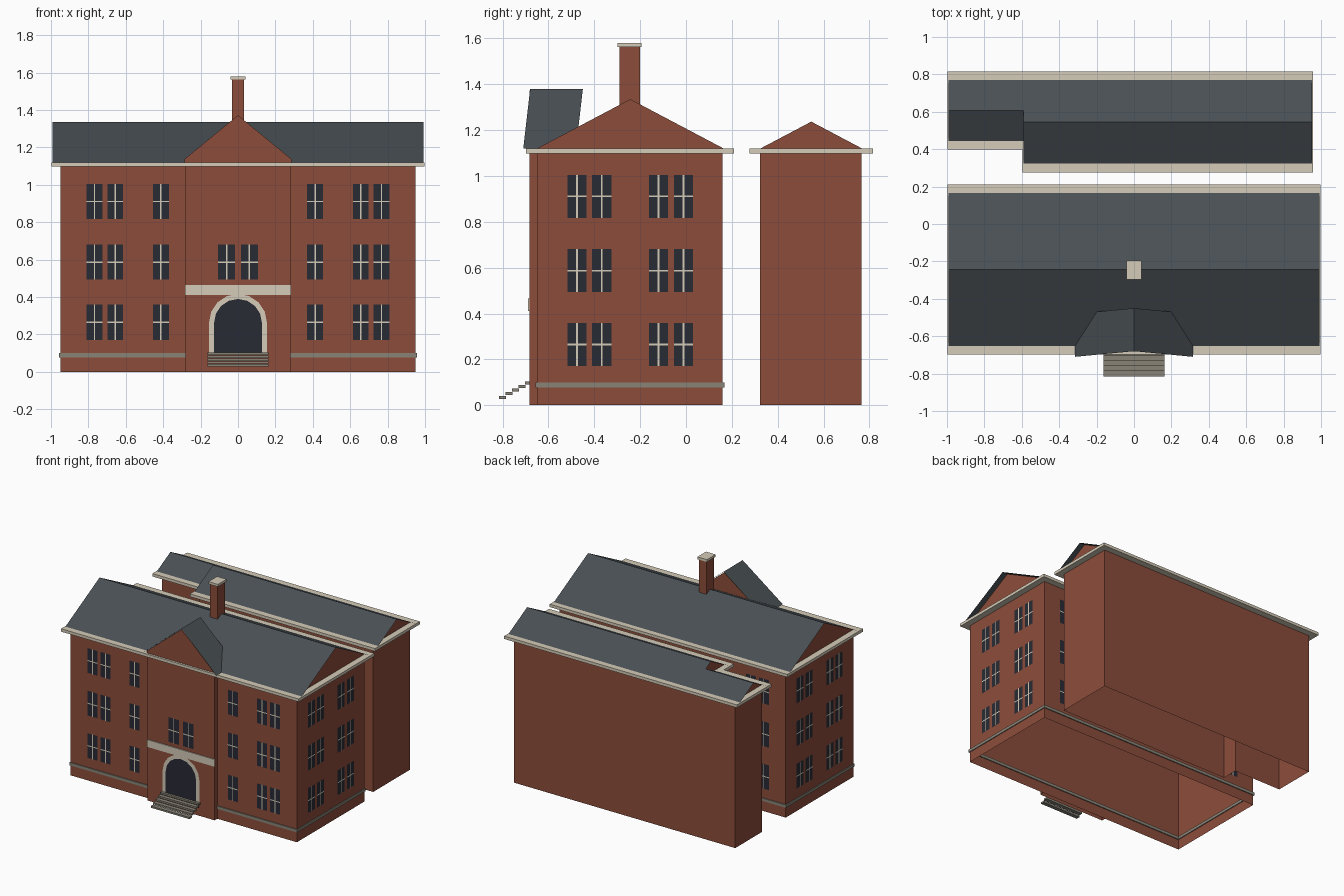
import bpy, math
from mathutils import Vector

if "Cube" in bpy.data.objects:
    bpy.data.objects.remove(bpy.data.objects["Cube"], do_unlink=True)


def material(name, rgb):
    m = bpy.data.materials.new(name)
    m.use_nodes = True
    m.diffuse_color = (*rgb, 1)
    m.node_tree.nodes["Principled BSDF"].inputs["Base Color"].default_value = (*rgb, 1)
    return m


BRICK = material("red_brick", (0.263, 0.073, 0.043))
SLATE = material("slate_grey", (0.066, 0.078, 0.087))
STONE = material("pale_stone", (0.66, 0.6, 0.48))
GREY = material("grey_stone", (0.25, 0.23, 0.185))
GLASS = material("dark_glass", (0.022, 0.024, 0.035))


def mesh(name, verts, faces, mat):
    me = bpy.data.meshes.new(name)
    me.from_pydata(verts, [], faces)
    me.materials.append(mat)
    ob = bpy.data.objects.new(name, me)
    bpy.context.collection.objects.link(ob)
    return ob


def prism(name, outline, offset, mat, open_base=False):
    """Extrude a closed 3D outline along an offset vector."""
    n = len(outline)
    base = [Vector(p) for p in outline]
    verts = base + [p + Vector(offset) for p in base]
    normal = sum((base[i].cross(base[(i + 1) % n]) for i in range(n)), Vector())
    faces = [tuple(range(n, 2 * n))]
    if not open_base:
        faces.append(tuple(range(n))[::-1])
    faces += [(i, (i + 1) % n, n + (i + 1) % n, n + i) for i in range(n)]
    if normal.dot(Vector(offset)) < 0:
        faces = [f[::-1] for f in faces]
    return mesh(name, verts, faces, mat)


def box(name, x0, x1, y0, y1, z0, z1, mat, open_base=False):
    outline = [(x0, y0, z0), (x1, y0, z0), (x1, y1, z0), (x0, y1, z0)]
    return prism(name, outline, (0, 0, z1 - z0), mat, open_base)


EAVE = 1.119
PITCH = 0.528


def gable_roof(name, x0, x1, y0, y1, gables):
    """Two thin slate slopes running along x, with brick gable triangles."""
    ym = (y0 + y1) / 2
    top = EAVE + PITCH * (y1 - y0) / 2
    verts = [(x, y, z) for x in (x0, x1) for y, z in ((y0, EAVE), (ym, top), (y1, EAVE))]
    mesh(name, verts, [(0, 3, 4, 1), (1, 4, 5, 2)], SLATE)
    for end, x in gables.items():
        tri = [(x, y0, EAVE), (x, y1, EAVE), (x, ym, top)]
        mesh(f"{name}_{end}_gable", tri, [(0, 1, 2) if end == "left" else (0, 2, 1)], BRICK)


# Main block, open underneath, with plinth band, cornice and roof
box("main_walls", -0.95, 0.95, -0.65, 0.16, 0, 1.1, BRICK, True)
for side, s in (("right", -1), ("left", 1)):
    box(f"plinth_{side}", s * 0.95 - 0.006, s * 0.95 + 0.006, -0.657, 0.167, 0.078, 0.1, GREY)
for end, y in (("front", -0.65), ("back", 0.16)):
    box(f"plinth_{end}", -0.956, 0.956, y - 0.007, y + 0.007, 0.078, 0.1, GREY)
box("main_cornice", -0.998, 0.998, -0.698, 0.21, 1.097, EAVE, STONE)
gable_roof("main_roof", -0.993, 0.993, -0.652, 0.166, {"right": -0.95, "left": 0.95})


# Rear block with a stepped corner, open underneath
def stepped(name, x0, xs, x1, y0, ys, y1, z0, z1, mat, open_base=False):
    outline = [(x0, ys, z0), (xs, ys, z0), (xs, y0, z0), (x1, y0, z0), (x1, y1, z0), (x0, y1, z0)]
    prism(name, outline, (0, 0, z1 - z0), mat, open_base)


stepped("rear_walls", -0.95, -0.55, 0.91, 0.322, 0.445, 0.766, 0, 1.1, BRICK, True)
stepped("rear_cornice", -0.998, -0.597, 0.957, 0.276, 0.398, 0.815, 1.097, EAVE, STONE)
gable_roof("rear_roof", -0.592, 0.952, 0.323, 0.77, {"right": -0.55, "left": 0.91})
gable_roof("rear_low_roof", -0.993, -0.592, 0.445, 0.77, {"right": -0.95})

# Entrance bay with its own gable and roof
FRONT = -0.682
box("entrance_bay", -0.282, 0.282, FRONT, -0.65, 0, 1.11, BRICK, True)
prism("entrance_gable", [(-0.285, FRONT, EAVE), (0.285, FRONT, EAVE), (0.285, FRONT, 1.138),
                         (0, FRONT, 1.372), (-0.285, FRONT, 1.138)], (0, 0.21, 0), BRICK)
slope = [(s * 0.315, y - 0.03, EAVE) for s in (-1, 1) for y in (-0.68, -0.45)]
ridge = [(0, y, 1.38) for y in (-0.68, -0.45)]
mesh("entrance_roof", slope + ridge, [(0, 4, 5, 1), (2, 3, 5, 4)], SLATE)
box("entrance_band", -0.284, 0.284, FRONT - 0.007, FRONT, 0.41, 0.465, STONE)


# Arched door and its surround
def arch(name, half, y, mat):
    pts = [(-half, y, 0.1), (half, y, 0.1)]
    for i in range(9):
        a = math.pi * i / 8
        pts.append((half * math.cos(a), y, 0.262 + half * math.sin(a)))
    mesh(name, pts, [tuple(range(len(pts)))], mat)


arch("door_surround", 0.155, FRONT - 0.0015, STONE)
arch("door", 0.128, FRONT - 0.003, GLASS)

# Entrance steps
for i in range(5):
    y = -0.815 + i * 0.028
    z = 0.028 + i * 0.0155
    box(f"step_{i + 1}", -0.162, 0.162, y, y + 0.03, z, z + 0.013, GREY)

# Chimney
box("chimney", -0.032, 0.032, -0.29, -0.2, 1.2, 1.563, BRICK)
box("chimney_cap", -0.04, 0.04, -0.298, -0.194, 1.562, 1.58, STONE)


# Windows: a flat glass plate with a cross of glazing bars
def window(name, centre, along, out, width=0.084, height=0.188):
    c, u, n, up = Vector(centre), Vector(along), Vector(out), Vector((0, 0, 1))
    bar = 0.0075
    for part, w, h, lift, mat in (("glass", width, height, 0.001, GLASS),
                                  ("upright_bar", bar, height, 0.002, STONE),
                                  ("cross_bar", width, bar, 0.002, STONE)):
        corners = [c + n * lift + u * a * w / 2 + up * b * h / 2
                   for a, b in ((-1, -1), (1, -1), (1, 1), (-1, 1))]
        order = (0, 1, 2, 3) if u.cross(up).dot(n) > 0 else (3, 2, 1, 0)
        mesh(f"{name}_{part}", corners, [order], mat)


for row, z in enumerate((0.265, 0.587, 0.911)):
    for side, s in (("right", -1), ("left", 1)):
        for col, x in enumerate((0.412, 0.657, 0.767)):
            window(f"front_{side}_window_{row}_{col}", (s * x, -0.65, z), (1, 0, 0), (0, -1, 0))
            window(f"back_{side}_window_{row}_{col}", (s * x, 0.16, z), (1, 0, 0), (0, 1, 0))
        for col, y in enumerate((-0.476, -0.368, -0.12, -0.011)):
            window(f"{side}_side_window_{row}_{col}", (s * 0.95, y, z), (0, 1, 0), (s, 0, 0))
for side, s in (("right", -1), ("left", 1)):
    window(f"entrance_{side}_window", (s * 0.061, FRONT, 0.587), (1, 0, 0), (0, -1, 0), 0.09)
